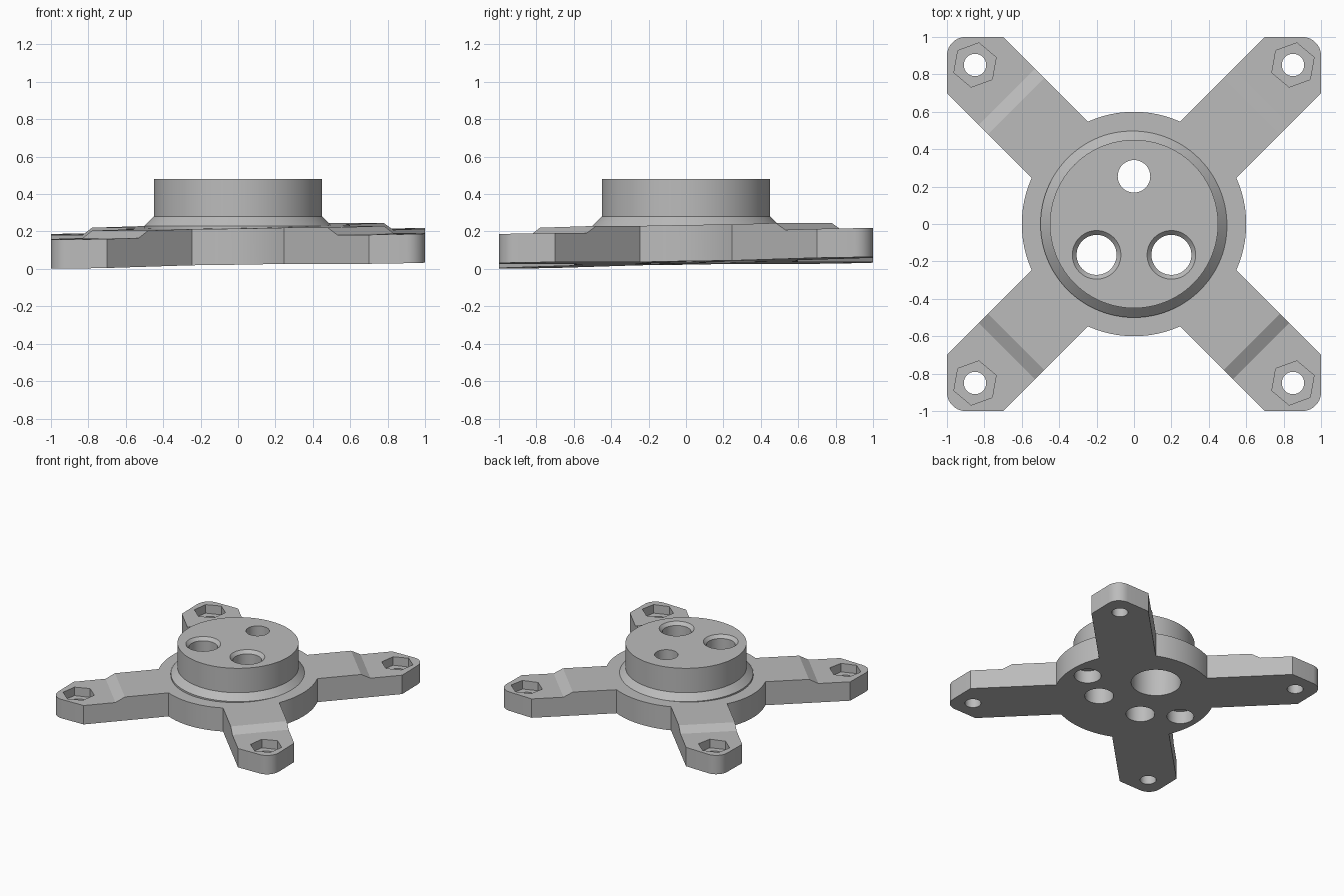
import bpy, bmesh, math
from mathutils import Vector

if "Cube" in bpy.data.objects:
    bpy.data.objects.remove(bpy.data.objects["Cube"], do_unlink=True)

grey = bpy.data.materials.new("plain grey")
grey.use_nodes = True
grey.diffuse_color = (0.5, 0.5, 0.5, 1)
grey.node_tree.nodes["Principled BSDF"].inputs["Base Color"].default_value = grey.diffuse_color

HUB_R, ARM_W, HUB_T, PAD_T = 0.6, 0.212, 0.193, 0.155
RAMP_IN, RAMP_OUT = 0.891, 0.962
DIAGONALS = [math.radians(45 + 90 * i) for i in range(4)]


def base_z(x, y):
    """Height of the gently sloping underside."""
    return 0.032 + 0.016 * (x + y)


def finish(bm, name):
    bmesh.ops.recalc_face_normals(bm, faces=bm.faces)
    mesh = bpy.data.meshes.new(name)
    bm.to_mesh(mesh)
    bm.free()
    mesh.materials.append(grey)
    ob = bpy.data.objects.new(name, mesh)
    bpy.context.collection.objects.link(ob)
    return ob


def lathe(name, profile, x=0, y=0, sides=64, turn=0):
    """Closed solid turned about a vertical axis from (radius, z) pairs."""
    bm = bmesh.new()
    rings = []
    for r, z in profile:
        angles = [math.radians(turn) + math.tau * k / sides for k in range(sides)]
        rings.append([bm.verts.new((x + r * math.cos(a), y + r * math.sin(a), z)) for a in angles])
    for low, high in zip(rings, rings[1:]):
        for k in range(sides):
            n = (k + 1) % sides
            bm.faces.new((low[k], low[n], high[n], high[k]))
    bm.faces.new(rings[0])
    bm.faces.new(rings[-1])
    return finish(bm, name)


def combine(target, tool, operation):
    mod = target.modifiers.new(operation, "BOOLEAN")
    mod.operation, mod.solver, mod.object = operation, "EXACT", tool
    bpy.ops.object.select_all(action="DESELECT")
    bpy.context.view_layer.objects.active = target
    target.select_set(True)
    bpy.ops.object.modifier_apply(modifier=mod.name)
    bpy.data.objects.remove(tool, do_unlink=True)


# Plan outline: four arms with rounded tips, joined by arcs of the hub
side = [(math.sqrt(HUB_R**2 - ARM_W**2), ARM_W), (1.202, ARM_W)]
side += [(1.273 + 0.1 * math.cos(t), 0.1 * math.sin(t))
         for t in map(math.radians, (45, 33, 21, 8))]
arm = [(u, -w) for u, w in side] + [(u, w) for u, w in reversed(side)]
half = math.asin(ARM_W / HUB_R)
outline = []
for a in DIAGONALS:
    c, s = math.cos(a), math.sin(a)
    outline += [(u * c - w * s, u * s + w * c) for u, w in arm]
    gap = math.pi / 2 - 2 * half
    for k in range(1, 12):
        t = a + half + gap * k / 12
        outline.append((HUB_R * math.cos(t), HUB_R * math.sin(t)))

# Spider plate: extruded outline, with ramps down to the thinner arm ends
bm = bmesh.new()
face = bm.faces.new([bm.verts.new((x, y, 0)) for x, y in outline])
top = bmesh.ops.extrude_face_region(bm, geom=[face])["geom"]
for v in top:
    if isinstance(v, bmesh.types.BMVert):
        v.co.z = HUB_T
for a in DIAGONALS:
    d = Vector((math.cos(a), math.sin(a), 0))
    for u in (RAMP_IN, RAMP_OUT):
        bmesh.ops.bisect_plane(bm, geom=bm.verts[:] + bm.edges[:] + bm.faces[:],
                               plane_co=d * u, plane_no=d, dist=1e-5)
for v in bm.verts:
    reach = (abs(v.co.x) + abs(v.co.y)) / math.sqrt(2)
    if v.co.z > 0.1 and reach > RAMP_OUT - 0.001:
        v.co.z = PAD_T
    v.co.z += base_z(v.co.x, v.co.y)
bracket = finish(bm, "mounting_bracket")

# Raised drum with its flared foot
drum = lathe("drum", [(0.5, 0.1), (0.5, 0.23), (0.45, 0.28), (0.45, 0.48)], sides=96)
combine(bracket, drum, "UNION")

# Arm holes with hexagonal nut pockets
for a in DIAGONALS:
    x, y = math.copysign(0.85, math.cos(a)), math.copysign(0.85, math.sin(a))
    floor = base_z(x, y) + PAD_T - 0.07
    combine(bracket, lathe("nut_cutter", [(0.12, floor), (0.12, 0.4)], x, y, 6, 20), "DIFFERENCE")
    combine(bracket, lathe("bolt_cutter", [(0.06, -0.1), (0.06, 0.4)], x, y, 32), "DIFFERENCE")

# Countersunk through holes and blind holes under the hub
for sx in (-1, 1):
    through = [(0.107, -0.1), (0.107, 0.455), (0.13, 0.48), (0.13, 0.6)]
    combine(bracket, lathe("through_cutter", through, sx * 0.2, -0.165, 48), "DIFFERENCE")
    blind = [(0.1, -0.1), (0.1, base_z(sx * 0.45, 0) + 0.1)]
    combine(bracket, lathe("blind_cutter", blind, sx * 0.45, 0, 48), "DIFFERENCE")

# Single rear hole, wide below and narrow above
stepped = [(0.185, -0.1), (0.185, 0.3), (0.087, 0.3), (0.087, 0.6)]
combine(bracket, lathe("stepped_cutter", stepped, 0, 0.255, 48), "DIFFERENCE")

bpy.ops.object.select_all(action="DESELECT")
bracket.select_set(True)
bpy.context.view_layer.objects.active = bracket
bpy.ops.object.shade_smooth_by_angle(angle=math.radians(25))
